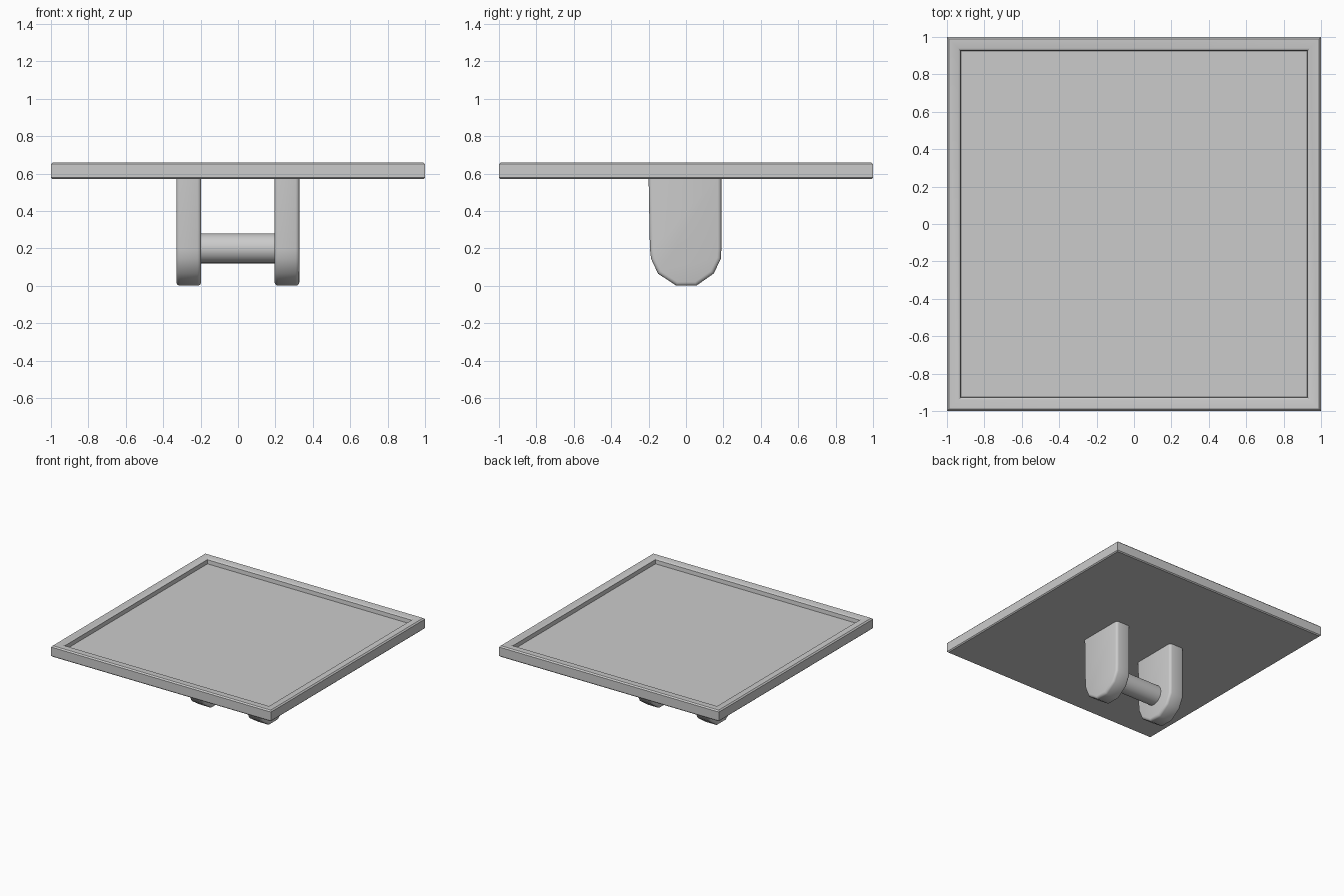
import bpy, bmesh, math

if "Cube" in bpy.data.objects:
    bpy.data.objects.remove(bpy.data.objects["Cube"])


def finish(bm, name, angle=40):
    bmesh.ops.recalc_face_normals(bm, faces=bm.faces)
    me = bpy.data.meshes.new(name)
    bm.to_mesh(me)
    bm.free()
    ob = bpy.data.objects.new(name, me)
    bpy.context.collection.objects.link(ob)
    bpy.ops.object.select_all(action='DESELECT')
    ob.select_set(True)
    bpy.context.view_layer.objects.active = ob
    bpy.ops.object.shade_smooth_by_angle(angle=math.radians(angle))
    return ob


# Square tray: stacked square rings from underside, over the rim, to the recessed floor
bm = bmesh.new()
rings = []
for h, z in [(0.992, 0.57), (1.0, 0.578), (1.0, 0.65), (0.99, 0.66),
             (0.94, 0.66), (0.928, 0.65), (0.925, 0.618)]:
    rings.append([bm.verts.new((sx * h, sy * h, z))
                  for sx, sy in ((-1, -1), (1, -1), (1, 1), (-1, 1))])
for a, b in zip(rings, rings[1:]):
    for i in range(4):
        j = (i + 1) % 4
        bm.faces.new((a[i], a[j], b[j], b[i]))
bm.faces.new(rings[0])
bm.faces.new(rings[-1])
finish(bm, "tray")

# Two bracket legs: U-shaped profile extruded along x with softened rims
profile = [(-0.2, 0.575), (-0.193, 0.2), (-0.187, 0.145), (-0.15, 0.065), (-0.052, 0.0),
           (0.055, 0.0), (0.148, 0.065), (0.187, 0.145), (0.189, 0.2), (0.189, 0.575)]
for side, x0 in (("left", -0.33), ("right", 0.195)):
    bm = bmesh.new()
    face = bm.faces.new([bm.verts.new((x0, y, z)) for y, z in profile])
    ext = bmesh.ops.extrude_face_region(bm, geom=[face])
    bmesh.ops.translate(bm, vec=(0.133, 0, 0),
                        verts=[v for v in ext["geom"] if isinstance(v, bmesh.types.BMVert)])
    rim = [e for e in bm.edges
           if abs(e.verts[0].co.x - e.verts[1].co.x) < 1e-5
           and min(v.co.z for v in e.verts) < 0.57]
    bmesh.ops.bevel(bm, geom=rim, offset=0.02, segments=3, profile=0.5, affect='EDGES')
    finish(bm, side + "_leg", 60)

# Cross bar joining the legs
bm = bmesh.new()
bmesh.ops.create_cone(bm, cap_ends=True, segments=24, radius1=0.08, radius2=0.08, depth=0.44)
bar = finish(bm, "cross_bar")
bar.rotation_euler = (0, math.pi / 2, 0)
bar.location = (0, 0, 0.2)
